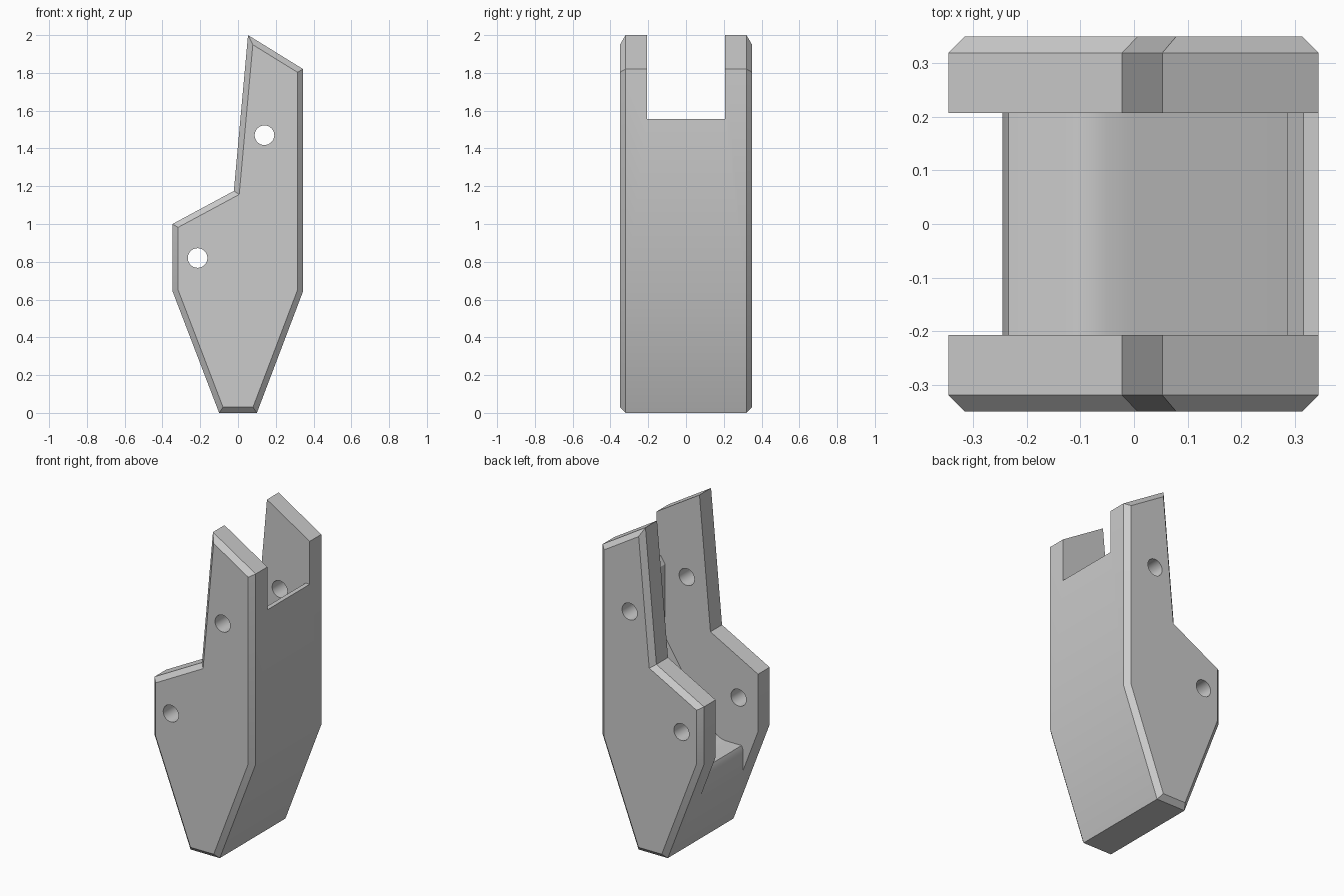
import bpy, bmesh, math
from mathutils import Vector

cube = bpy.data.objects.get("Cube")
if cube:
    bpy.data.objects.remove(cube, do_unlink=True)

grey = bpy.data.materials.new("plain_grey")
grey.use_nodes = True
colour = (0.6, 0.6, 0.6, 1.0)
grey.diffuse_color = colour
grey.node_tree.nodes["Principled BSDF"].inputs["Base Color"].default_value = colour


def prism(name, profile, half_depth, chamfer=0.0):
    """Extrude an x-z profile along y, optionally chamfering both end caps."""
    bm = bmesh.new()
    face = bm.faces.new([bm.verts.new((x, -half_depth, z)) for x, z in profile])
    extruded = bmesh.ops.extrude_face_region(bm, geom=[face], use_keep_orig=True)["geom"]
    moved = [v for v in extruded if isinstance(v, bmesh.types.BMVert)]
    bmesh.ops.translate(bm, verts=moved, vec=(0, 2 * half_depth, 0))
    bmesh.ops.recalc_face_normals(bm, faces=bm.faces[:])
    if chamfer:
        for cap in [f for f in bm.faces if abs(f.normal.y) > 0.9]:
            bmesh.ops.inset_region(bm, faces=[cap], thickness=chamfer,
                                   depth=chamfer, use_even_offset=True)
    mesh = bpy.data.meshes.new(name)
    bm.to_mesh(mesh)
    bm.free()
    mesh.materials.append(grey)
    obj = bpy.data.objects.new(name, mesh)
    bpy.context.collection.objects.link(obj)
    return obj


def circle(x, z, radius, sides=32):
    steps = [2 * math.pi * i / sides for i in range(sides)]
    return [(x + radius * math.cos(a), z + radius * math.sin(a)) for a in steps]


def bend(start, corner, end, steps=10):
    a, b, c = Vector(start), Vector(corner), Vector(end)
    ts = [i / steps for i in range(steps + 1)]
    return [tuple(a * (1 - t) ** 2 + b * 2 * t * (1 - t) + c * t * t) for t in ts]


# Body: stepped outline with chamfered front and back faces
outline = [(-0.1, 0), (0.1, 0), (0.345, 0.645), (0.345, 1.82),
           (0.053, 2), (-0.022, 1.175), (-0.347, 1), (-0.347, 0.645)]
body = prism("bracket_body", outline, 0.32, 0.03)

# Slot between the two cheeks, with a curved floor and chamfered lips
slot = [(-0.6, 0.1), (-0.246, 0.1), (-0.246, 0.5), (-0.235, 0.53)]
slot += bend((-0.13, 0.53), (-0.06, 0.53), (0, 0.62))
slot += [(0.287, 1.06), (0.287, 1.51), (0.317, 1.555),
         (0.6, 1.555), (0.6, 2.3), (-0.6, 2.3)]
cutters = [prism("slot_cutter", slot, 0.207)]

# Pin holes through both cheeks
for label, x, z in (("upper", 0.14, 1.47), ("lower", -0.214, 0.82)):
    cutters.append(prism(label + "_hole_cutter", circle(x, z, 0.052), 0.6))

# Cut, then remove the helpers
bpy.ops.object.select_all(action="DESELECT")
body.select_set(True)
bpy.context.view_layer.objects.active = body
for cutter in cutters:
    cutter.hide_render = True
    mod = body.modifiers.new("cut", "BOOLEAN")
    mod.operation = "DIFFERENCE"
    mod.solver = "EXACT"
    mod.object = cutter
    bpy.ops.object.modifier_apply(modifier=mod.name)
    bpy.data.objects.remove(cutter, do_unlink=True)

bpy.ops.object.shade_smooth_by_angle(angle=math.radians(30))
